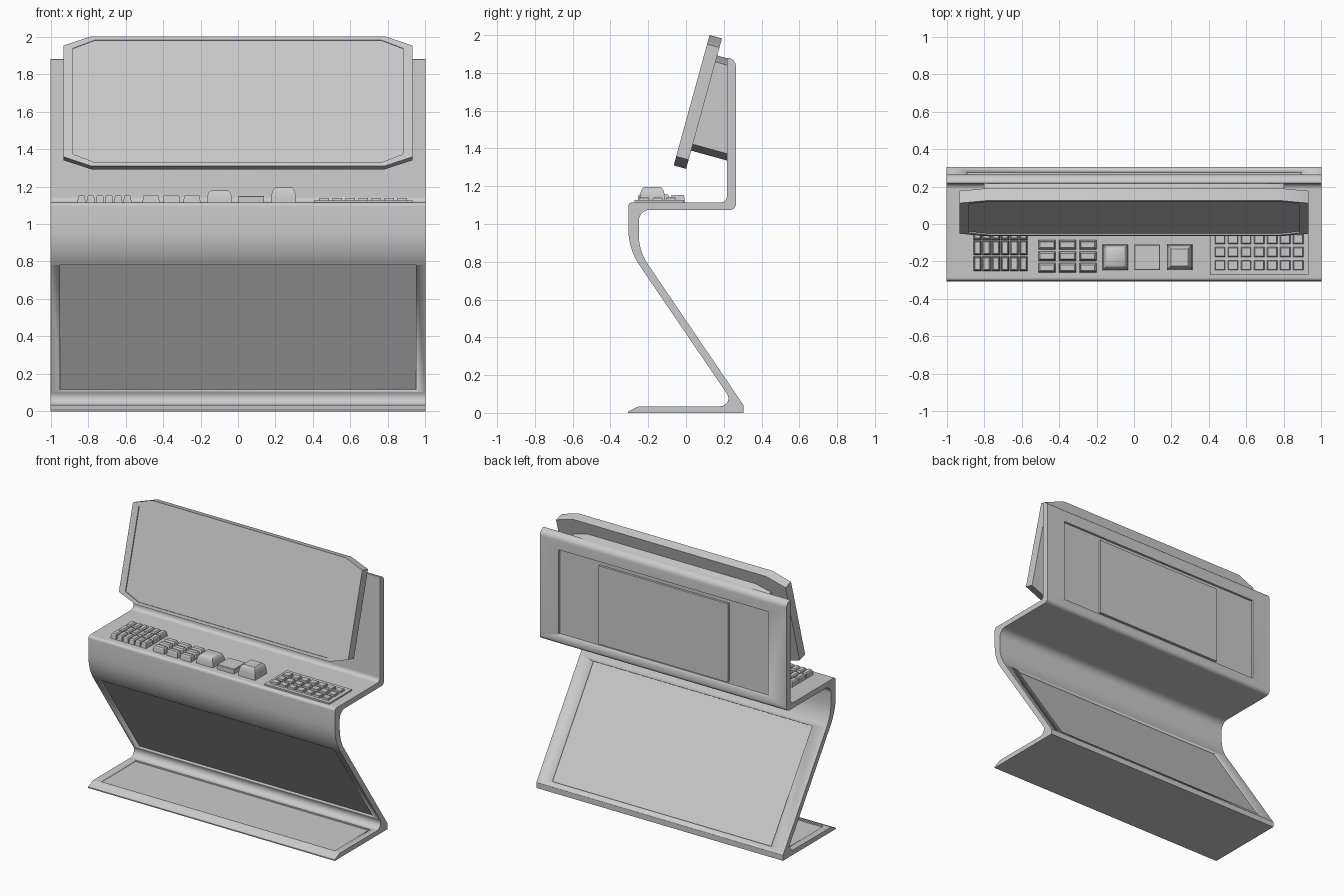
import bpy, bmesh, math
from mathutils import Vector

if "Cube" in bpy.data.objects:
    bpy.data.objects.remove(bpy.data.objects["Cube"])

SHELF = 1.115


def build(name, shells, smooth=30):
    """Mesh object from shells; each shell is a list of loops that get bridged and capped."""
    bm = bmesh.new()
    for loops in shells:
        rings = [[bm.verts.new(p) for p in loop] for loop in loops]
        n = len(rings[0])
        for a, b in zip(rings, rings[1:]):
            for i in range(n):
                j = (i + 1) % n
                bm.faces.new((a[i], a[j], b[j], b[i]))
        bm.faces.new(rings[0][::-1])
        bm.faces.new(rings[-1])
    bmesh.ops.recalc_face_normals(bm, faces=bm.faces)
    me = bpy.data.meshes.new(name)
    bm.to_mesh(me)
    bm.free()
    ob = bpy.data.objects.new(name, me)
    bpy.context.collection.objects.link(ob)
    bpy.ops.object.select_all(action='DESELECT')
    bpy.context.view_layer.objects.active = ob
    ob.select_set(True)
    bpy.ops.object.shade_smooth_by_angle(angle=math.radians(smooth))
    return ob


def prism(name, pts, hx):
    """Side profile (y, z) extruded across x."""
    return build(name, [[[(s * hx, y, z) for y, z in pts] for s in (-1, 1)]])


def fillet(corners, seg=8):
    """Round the corners (y, z, radius) of a polygon."""
    out = []
    for i, (y, z, r) in enumerate(corners):
        p = Vector((y, z))
        if not r:
            out.append(p)
            continue
        a = (Vector(corners[i - 1][:2]) - p).normalized()
        b = (Vector(corners[(i + 1) % len(corners)][:2]) - p).normalized()
        half = a.angle(b) / 2
        c = p + (a + b).normalized() * (r / math.sin(half))
        s = p + a * (r / math.tan(half)) - c
        e = p + b * (r / math.tan(half)) - c
        tot = s.angle(e)
        for k in range(seg + 1):
            t = k / seg
            out.append(c + (s * math.sin((1 - t) * tot) + e * math.sin(t * tot)) / math.sin(tot))
    return out


def recess(ob, hx, p0, p1, depth):
    """Cut a shallow rectangular pocket along the profile line p0-p1."""
    p0, p1 = Vector(p0), Vector(p1)
    d = (p1 - p0).normalized()
    n = Vector((-d.y, d.x)) * depth
    cut = prism("pocket_cutter", [p0 - n, p1 - n, p1 + n, p0 + n], hx)
    cut.hide_render = True
    mod = ob.modifiers.new("pocket", 'BOOLEAN')
    mod.operation, mod.solver, mod.object = 'DIFFERENCE', 'EXACT', cut
    bpy.context.view_layer.objects.active = ob
    while ob.modifiers[0] != mod:      # keep the cut ahead of any shading modifier
        bpy.ops.object.modifier_move_up(modifier=mod.name)
    bpy.ops.object.modifier_apply(modifier=mod.name)
    bpy.data.objects.remove(cut)


# Folded console frame
frame = prism("console_frame", fillet([
    (-.307, 0, 0), (.305, 0, 0), (.305, .04, 0),
    (-.25, .858, .28), (-.25, 1.075, .06), (.264, 1.075, .03),
    (.264, 1.88, .045), (.216, 1.88, .004), (.216, SHELF, .03),
    (-.305, SHELF, .02), (-.305, .868, .335), (.262, .035, .042),
    (-.25, .035, .02), (-.307, .008, 0)]), 1)

# Recessed panels: leg front, leg back, base top, back of the upright
recess(frame, .95, (-.245, .78), (.211, .11), .012)
recess(frame, .89, (-.190, .77), (.285, .07), .012)
recess(frame, .95, (-.235, .035), (.17, .035), .010)
recess(frame, .85, (.264, 1.15), (.264, 1.77), .016)

# Raised service panel inside the back recess
prism("service_panel", [(.245, 1.165), (.264, 1.165), (.264, 1.74), (.245, 1.74)], .525)

# Tilted screen
U = Vector((0, .265, .964)).normalized()
N = Vector((0, U.z, -U.y))
O = Vector((0, -.065, 1.31))


def octagon(hx, flat, v0, v1, cv, d):
    """Chamfered rectangle in the tilted screen plane, at depth d behind its front."""
    pts = [(-flat, v0), (flat, v0), (hx, v0 + cv), (hx, v1 - cv),
           (flat, v1), (-flat, v1), (-hx, v1 - cv), (-hx, v0 + cv)]
    return [O + Vector((x, 0, 0)) + U * v + N * d for x, v in pts]


T = .068
build("screen", [[
    octagon(.93, .785, 0, .716, .05, T), octagon(.93, .785, 0, .716, .05, 0),
    octagon(.88, .765, .02, .696, .045, 0), octagon(.88, .765, .02, .696, .045, .008)]], 20)

# Mount joining the screen to the upright
inner = octagon(.80, .68, .10, .622, .035, T - .005)
outer = [p + N * ((.222 - p.y) / N.y) for p in inner]
build("screen_mount", [[inner, outer]], 20)


def rect(x, y, w, d, z):
    return [(x - w / 2, y - d / 2, z), (x + w / 2, y - d / 2, z),
            (x + w / 2, y + d / 2, z), (x - w / 2, y + d / 2, z)]


def key(x, y, w, d, h, t, z=SHELF):
    """Key cap with tapered sides and a small top bevel."""
    return [rect(x, y, w, d, z - .003), rect(x, y, w - t, d - t, z + h * .85),
            rect(x, y, w - 2 * t, d - 2 * t, z + h)]


def keys(name, xs, ys, w, d, h, t, z=SHELF):
    build(name, [key(x, y, w, d, h, t, z) for x in xs for y in ys], 20)


# Key clusters from left to right
keys("left_keys", [-.835 + .049 * i for i in range(6)], [-.212, -.127, -.045], .045, .08, .038, .009)
keys("middle_keys", [-.464 + .109 * i for i in range(3)], [-.233, -.172, -.111], .093, .05, .04, .01)
keys("right_keys", [.459 + .0695 * i for i in range(7)], [-.22, -.15, -.08], .056, .054, .014, .005, 1.126)

# Tray under the right keys
build("right_key_tray", [[rect(.668, -.142, .526, .262, SHELF - .003), rect(.668, -.142, .526, .262, 1.126)]])


# Domed push buttons and the flat button between them
def dome(name, x, h):
    prof = [(.136, 0), (.132, .45), (.122, .72), (.108, .9), (.09, 1)]
    build(name, [[rect(x, -.178, w, w, SHELF - .003 + h * f) for w, f in prof]], 40)


dome("left_dome_button", -.099, .068)
dome("right_dome_button", .243, .084)
build("flat_button", [[rect(.071, -.178, .138, .135, SHELF - .003),
                       rect(.071, -.178, .138, .135, 1.147), rect(.071, -.178, .132, .129, 1.15)]], 20)
